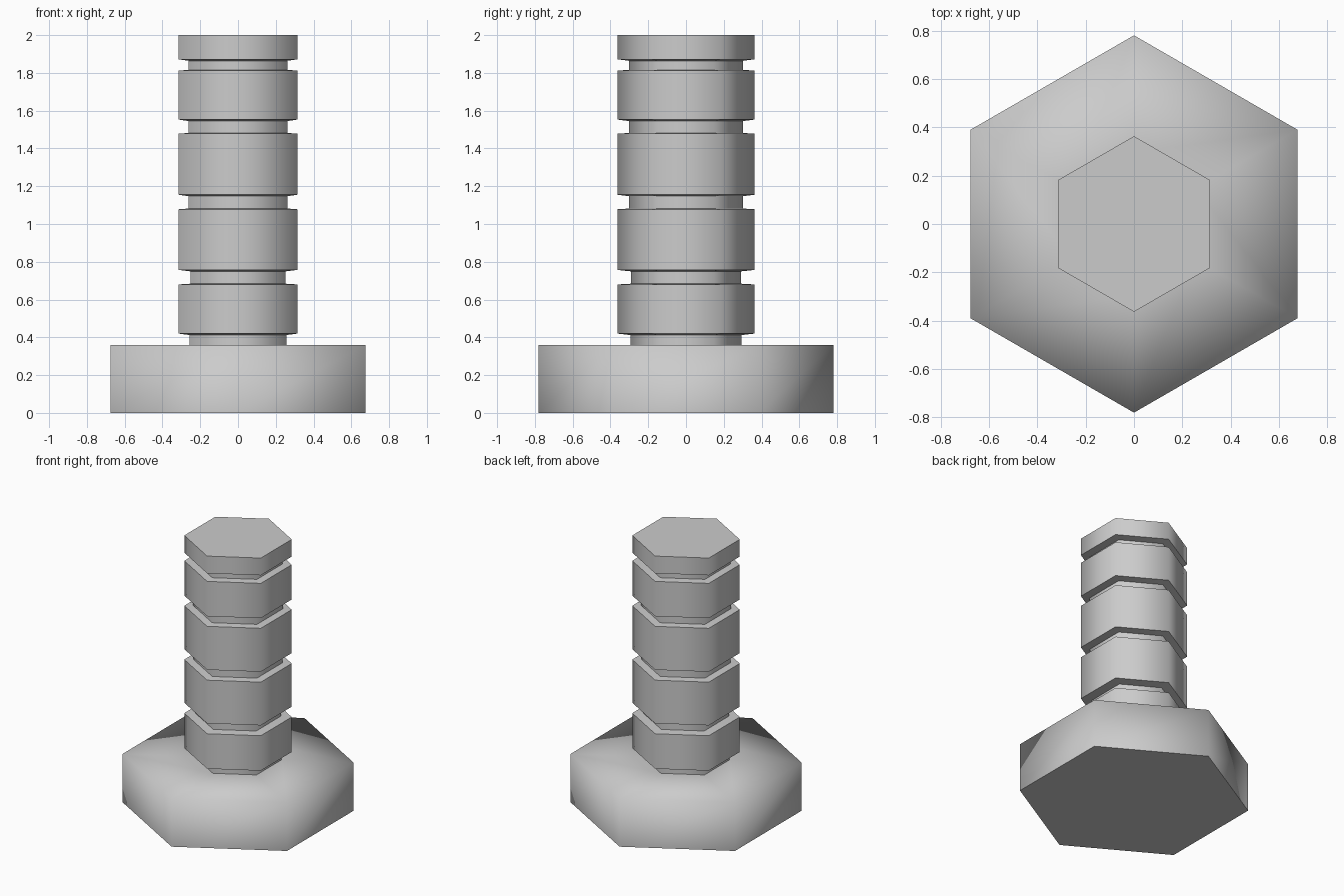
import bpy, bmesh
from math import sin, cos, pi

if "Cube" in bpy.data.objects:
    bpy.data.objects.remove(bpy.data.objects["Cube"])


def hex_lathe(name, profile, sharp):
    """Sweep (radius, z) points round six corners; sharp = ring indices kept hard."""
    bm = bmesh.new()
    rings = []
    for r, z in profile:
        rings.append([bm.verts.new((r * cos(pi / 2 + i * pi / 3),
                                    r * sin(pi / 2 + i * pi / 3), z)) for i in range(6)])
    for a, b in zip(rings, rings[1:]):
        for i in range(6):
            j = (i + 1) % 6
            bm.faces.new((a[i], a[j], b[j], b[i]))
    bm.faces.new(rings[0][::-1])
    bm.faces.new(rings[-1])
    for f in bm.faces:
        f.smooth = True
    for k in sharp:
        for i in range(6):
            bm.edges.get((rings[k][i], rings[k][(i + 1) % 6])).smooth = False
    mesh = bpy.data.meshes.new(name)
    bm.to_mesh(mesh)
    bm.free()
    obj = bpy.data.objects.new(name, mesh)
    bpy.context.collection.objects.link(obj)
    return obj


# Bolt head: soft rim, hard underside
hex_lathe("bolt_head", [(0.78, 0), (0.78, 0.36), (0.295, 0.36)], [0, 2])

# Shaft: collars (bottom, top) separated by grooves of the given radius
R = 0.363
collars = [(0.295, 0.42, 0.68), (0.29, 0.757, 1.078), (0.302, 1.155, 1.478),
           (0.303, 1.553, 1.812), (0.302, 1.872, 2.0)]
profile = [(collars[0][0], 0.36)]
for n, (groove, low, high) in enumerate(collars):
    profile += [(groove, low - 0.008), (R, low), (R, high)]
    if n < len(collars) - 1:
        profile.append((collars[n + 1][0], high + 0.004))
hex_lathe("bolt_shaft", profile, range(len(profile)))
